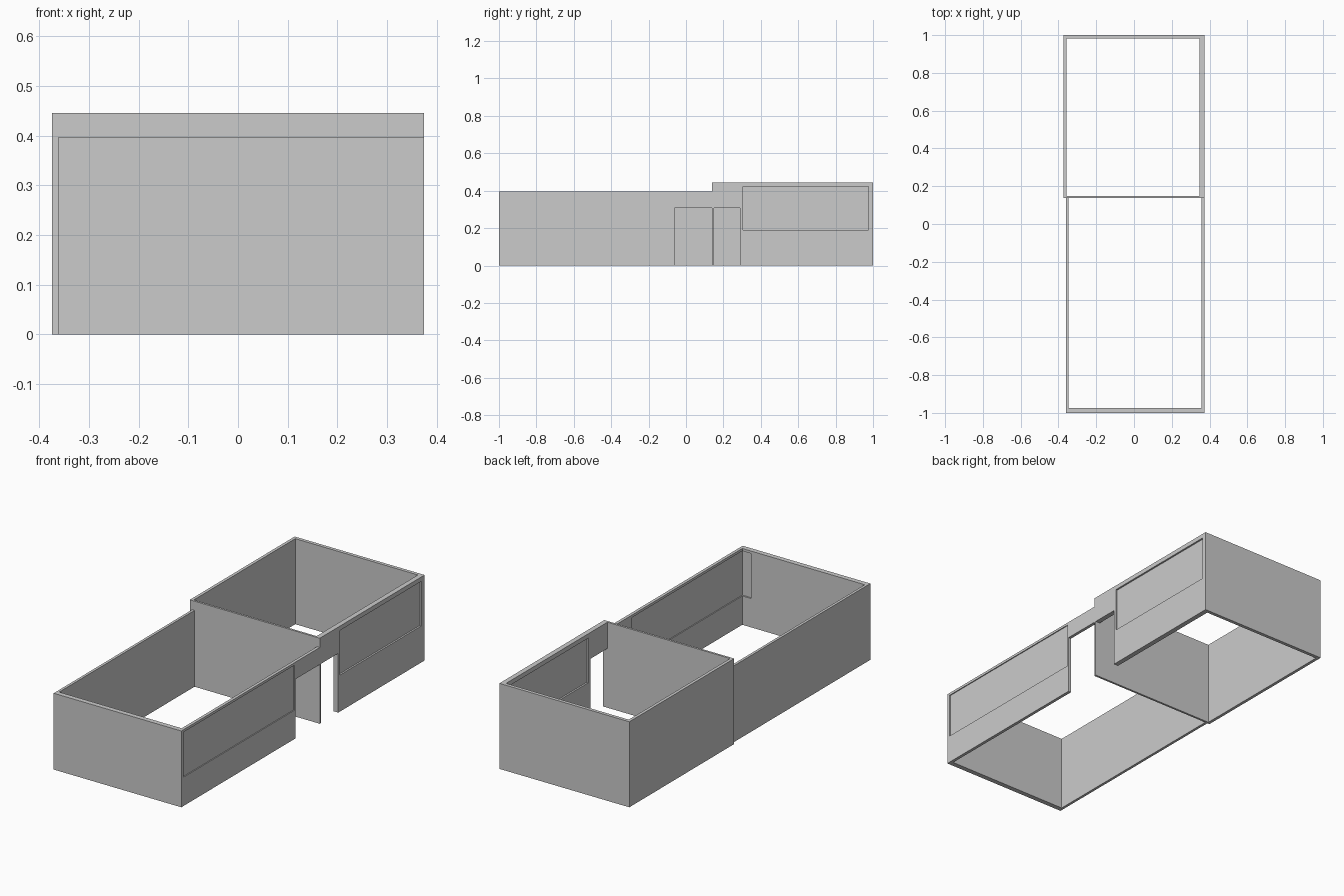
import bpy

if "Cube" in bpy.data.objects:
    bpy.data.objects.remove(bpy.data.objects["Cube"])


def box(name, x, y, z):
    """Axis-aligned box from (min, max) ranges."""
    bpy.ops.mesh.primitive_cube_add(size=1)
    ob = bpy.context.object
    ob.name = name
    ob.location = [(r[0] + r[1]) / 2 for r in (x, y, z)]
    ob.scale = [r[1] - r[0] for r in (x, y, z)]
    bpy.ops.object.transform_apply(location=True, rotation=False, scale=True)
    return ob


def cut(target, x, y, z):
    """Subtract a box from the target and remove the cutter."""
    cutter = box("cutter", x, y, z)
    cutter.hide_render = True
    bpy.context.view_layer.objects.active = target
    mod = target.modifiers.new("cut", 'BOOLEAN')
    mod.operation = 'DIFFERENCE'
    mod.solver = 'EXACT'
    mod.object = cutter
    bpy.ops.object.modifier_apply(modifier=mod.name)
    bpy.data.objects.remove(cutter, do_unlink=True)


def room(name, outer, inner, height, door, win_y, win_z, recess):
    """Open-topped walls with a doorway and a recessed window on the right."""
    (ox, oy), (ix, iy) = outer, inner
    ob = box(name, ox, oy, (0, height))
    cut(ob, ix, iy, (-0.1, height + 0.1))
    # doorway through the right wall
    cut(ob, (ix[1] - 0.05, ox[1] + 0.1), door, (-0.1, DOOR_TOP))
    # window recess on both faces, leaving a thin pane
    cut(ob, (ox[1] - recess, ox[1] + 0.1), win_y, win_z)
    cut(ob, (ix[1] - 0.05, ix[1] + recess), win_y, win_z)
    return ob


DOOR_TOP = 0.308
RIGHT = 0.374
DIVIDER = (0.138, 0.149)

# Taller back room, including the dividing wall
room("back_room_walls",
     ((-RIGHT, RIGHT), (DIVIDER[0], 1.0)),
     ((-0.358, 0.348), (DIVIDER[1], 0.982)),
     0.445, (DIVIDER[1], 0.29), (0.305, 0.976), (0.19, 0.422), 0.009)

# Lower front room, open towards the dividing wall
room("front_room_walls",
     ((-0.361, RIGHT), (-1.0, DIVIDER[0])),
     ((-0.347, 0.358), (-0.974, 0.3)),
     0.397, (-0.062, 0.3), (-0.982, -0.069), (0.15, 0.384), 0.005)
